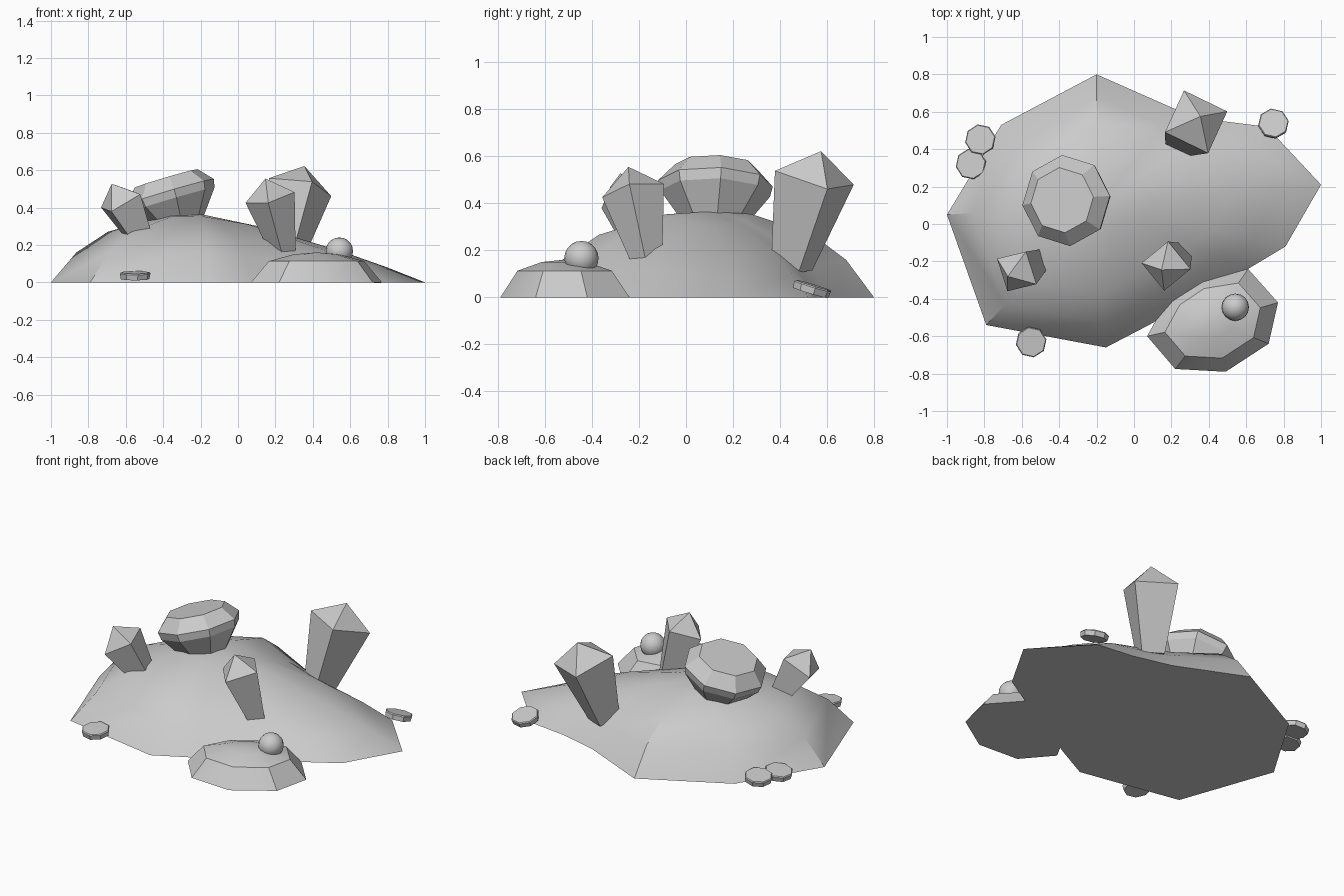
import bpy, bmesh, math
from mathutils import Vector

if "Cube" in bpy.data.objects:
    bpy.data.objects.remove(bpy.data.objects["Cube"])


def loft(name, rings, smooth=False, tip=None):
    """Skin a stack of equal point rings, closed below and capped or pointed above."""
    bm = bmesh.new()
    loops = [[bm.verts.new(p) for p in ring] for ring in rings]
    n = len(loops[0])
    bm.faces.new(loops[0][::-1])
    for a, b in zip(loops, loops[1:]):
        for i in range(n):
            j = (i + 1) % n
            bm.faces.new((a[i], a[j], b[j], b[i]))
    top = loops[-1]
    if tip is None:
        bm.faces.new(top)
    else:
        t = bm.verts.new(tip)
        for i in range(n):
            bm.faces.new((top[i], top[(i + 1) % n], t))
    bmesh.ops.recalc_face_normals(bm, faces=bm.faces)
    me = bpy.data.meshes.new(name)
    bm.to_mesh(me)
    bm.free()
    ob = bpy.data.objects.new(name, me)
    bpy.context.collection.objects.link(ob)
    if smooth:
        bpy.ops.object.select_all(action='DESELECT')
        ob.select_set(True)
        bpy.context.view_layer.objects.active = ob
        bpy.ops.object.shade_smooth_by_angle(angle=math.radians(35))
    return ob


def ring(center, axis, r, n, turn):
    """Regular polygon round an axis; turn is its heading in the top view."""
    a = Vector(axis).normalized()
    u = Vector((math.cos(math.radians(turn)), math.sin(math.radians(turn)), 0))
    u = (u - a * u.dot(a)).normalized()
    v = a.cross(u)
    return [Vector(center) + r * (u * math.cos(t) + v * math.sin(t))
            for t in (2 * math.pi * i / n for i in range(n))]


def mound(name, outline, center, levels, top, fall=0.0):
    cx, cy = center
    rings = []
    for s, z in levels:
        pts = [(cx + s * (x - cx), cy + s * (y - cy)) for x, y in outline]
        rings.append([(x, y, z * (1 - fall * max(0, x - cx))) for x, y in pts])
    return loft(name, rings, True, (cx, cy, top))


# Ground mounds
mound("main_mound",
      [(-1, .05), (-.79, -.54), (-.15, -.66), (.08, -.54), (.61, -.24), (.81, -.12),
       (1, .21), (.71, .52), (.47, .55), (.23, .61), (-.2, .8), (-.71, .53)],
      (-.2, .1), [(1, 0), (.83, .16), (.62, .27), (.25, .355)], .365, .5)
mound("small_mound",
      [(.07, -.6), (.22, -.775), (.49, -.79), (.72, -.64), (.77, -.42),
       (.61, -.24), (.36, -.28), (.18, -.4)],
      (.42, -.52), [(1, 0), (.73, .113), (.35, .15)], .16)


# Four-sided crystals, wider near the pointed top
def crystal(name, base, apex, shoulder, r_base, r_top, turn):
    b, t = Vector(base), Vector(apex)
    loft(name, [ring(b, t - b, r_base, 4, turn),
                ring(b.lerp(t, shoulder), t - b, r_top, 4, turn)], tip=t)


crystal("back_crystal", (.255, .45, .13), (.355, .575, .622), .77, .095, .182, 21)
crystal("front_crystal", (.245, -.165, .15), (.147, -.245, .555), .75, .065, .135, 83)
crystal("left_crystal", (-.53, -.2, .25), (-.675, -.28, .527), .67, .08, .13, 57)

# Eight-sided cut gem
axis = Vector((-.28, .03, .95)).normalized()
c = Vector((-.36, .125, .475))
loft("cut_gem", [ring(c + axis * h, axis, r, 8, 5)
                 for h, r in ((-.18, .125), (-.035, .235), (.01, .245), (.085, .175))])

# Flat pebbles round the rim
for i, (p, tilt) in enumerate([((-.82, .45, .04), (-.12, .1, 1)),
                               ((-.87, .32, .035), (-.15, .05, 1)),
                               ((.745, .535, .035), (.05, .3, 1)),
                               ((-.55, -.63, .035), (0, -.1, 1))]):
    a = Vector(tilt).normalized()
    loft(f"pebble_{i + 1}", [ring(Vector(p) + a * h, a, r, 8, 10)
                             for h, r in ((-.017, .078), (.012, .083), (.018, .078))])

# Ball on the small mound
bpy.ops.mesh.primitive_uv_sphere_add(segments=16, ring_count=10, radius=.073,
                                     location=(.542, -.445, .167))
bpy.context.object.name = "ball"
bpy.ops.object.shade_smooth_by_angle(angle=math.radians(40))
